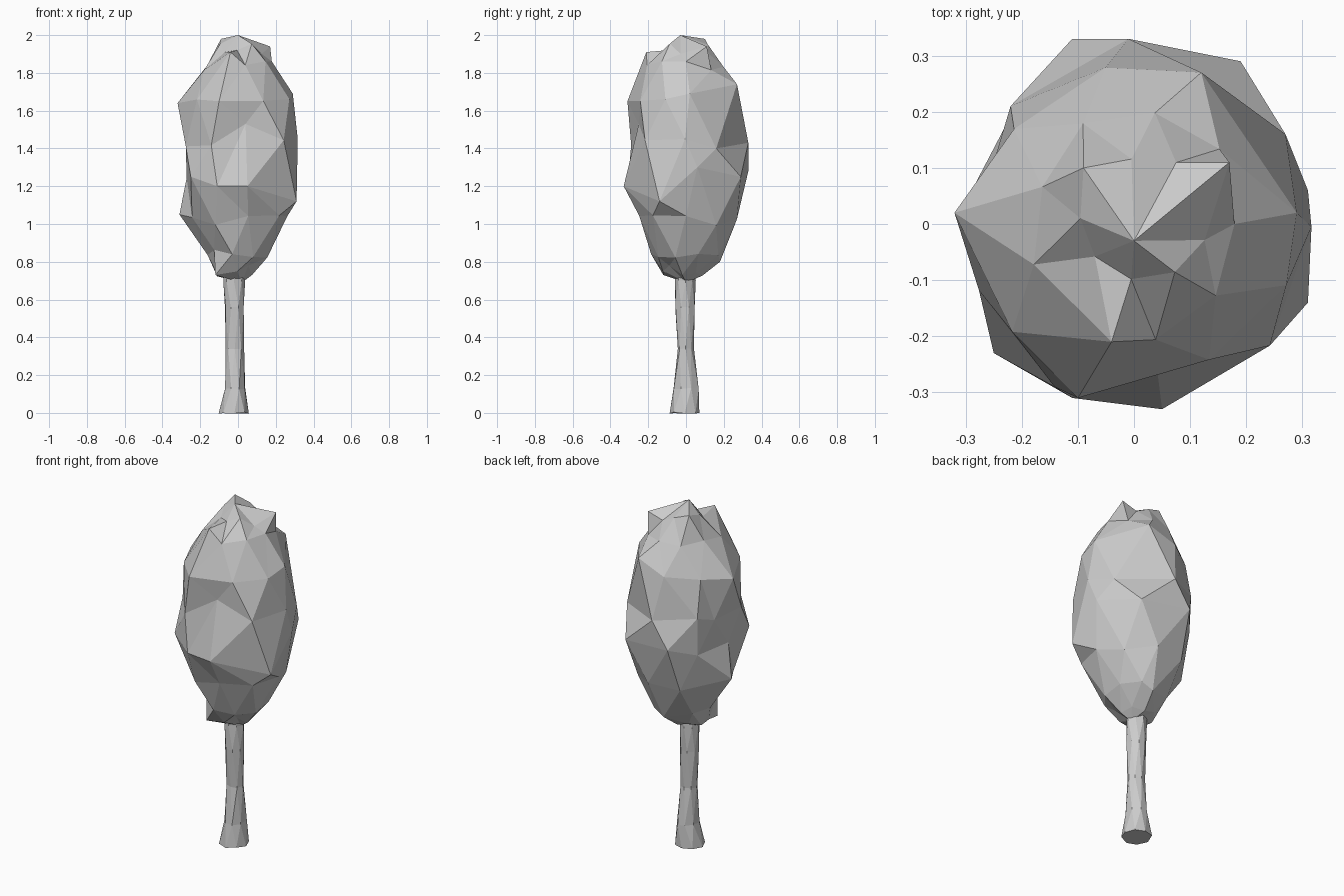
import bpy
import bmesh
import math
import random
from mathutils import Vector

cube = bpy.data.objects.get("Cube")
if cube:
    bpy.data.objects.remove(cube)

rng = random.Random(4)

grey = bpy.data.materials.new("light grey")
grey.use_nodes = True
colour = (0.6, 0.6, 0.6, 1)
grey.diffuse_color = colour
grey.node_tree.nodes["Principled BSDF"].inputs["Base Color"].default_value = colour


def faceted_tube(name, rings, sides, jitter, z_jitter, caps=None, knots=()):
    """Triangulated stack of rings (z, x min, x max, y min, y max), each turned half a step."""
    bm = bmesh.new()
    loops = []
    for i, (z, x0, x1, y0, y1) in enumerate(rings):
        loop = []
        for k in range(sides):
            a = math.tau * (k + i % 2 / 2) / sides
            r = 1 + rng.uniform(-jitter, jitter)
            loop.append(bm.verts.new((
                (x0 + x1) / 2 + (x1 - x0) / 2 * r * math.cos(a),
                (y0 + y1) / 2 + (y1 - y0) / 2 * r * math.sin(a),
                z + rng.uniform(-z_jitter, z_jitter))))
        loops.append(loop)

    # Pull the closest free corner onto each knot
    free = [v for loop in loops for v in loop]
    for knot in map(Vector, knots):
        def distance(v):
            d = v.co - knot
            d.z *= 0.7
            return d.length
        corner = min(free, key=distance)
        corner.co = knot
        free.remove(corner)

    # Strips of triangles between neighbouring rings
    for i, (low, high) in enumerate(zip(loops, loops[1:])):
        for k in range(sides):
            n = (k + 1) % sides
            if i % 2 == 0:
                bm.faces.new((low[k], low[n], high[k]))
                bm.faces.new((low[n], high[n], high[k]))
            else:
                bm.faces.new((low[k], high[n], high[k]))
                bm.faces.new((low[k], low[n], high[n]))

    # Flat ends, or fans to the given poles
    if caps:
        for loop, pole in zip((loops[0], loops[-1]), caps):
            tip = bm.verts.new(pole)
            for k in range(sides):
                bm.faces.new((loop[k], loop[(k + 1) % sides], tip))
    else:
        bm.faces.new(loops[0])
        bm.faces.new(loops[-1])

    bmesh.ops.recalc_face_normals(bm, faces=bm.faces[:])
    mesh = bpy.data.meshes.new(name)
    bm.to_mesh(mesh)
    bm.free()
    mesh.materials.append(grey)
    obj = bpy.data.objects.new(name, mesh)
    bpy.context.collection.objects.link(obj)
    return obj


# Trunk: flared foot, slight waist and bend
faceted_tube("trunk", [
    (0, -.1, .06, -.09, .075),
    (.13, -.07, .04, -.07, .07),
    (.34, -.065, .03, -.045, .04),
    (.56, -.07, .035, -.06, .05),
    (.7, -.08, .035, -.055, .05),
    (.85, -.07, .05, -.05, .05),
], 8, 0.06, 0.004)

# Crown: tall faceted egg with pulled-out lumps and folds
faceted_tube("crown", [
    (.75, -.12, .08, -.13, .09),
    (.84, -.17, .17, -.18, .19),
    (1.02, -.25, .27, -.26, .26),
    (1.22, -.28, .31, -.32, .31),
    (1.44, -.28, .3, -.32, .31),
    (1.66, -.28, .28, -.29, .27),
    (1.84, -.18, .19, -.2, .2),
    (1.93, -.1, .13, -.1, .12),
], 9, 0.06, 0.03, [(.02, 0, .69), (0, -.03, 2)], [
    (-.32, .02, 1.64), (-.31, .02, 1.05), (-.25, -.23, 1.25),
    (-.11, -.31, 1.2), (.05, -.33, 1.2), (.31, -.14, 1.12),
    (.31, .06, 1.3), (.29, .02, 1.69), (.27, .16, 1.4),
    (.19, .29, 1.25), (-.01, .33, 1.43), (-.11, .33, 1.28),
    (-.22, .21, 1.45), (.12, .27, 1.74), (-.04, -.21, 1.91),
    (.17, .11, 1.94), (-.09, .1, 1.98), (.04, -.25, 1.53),
    (-.1, -.31, 1.65), (.02, .18, .8), (-.12, -.12, .73),
])
